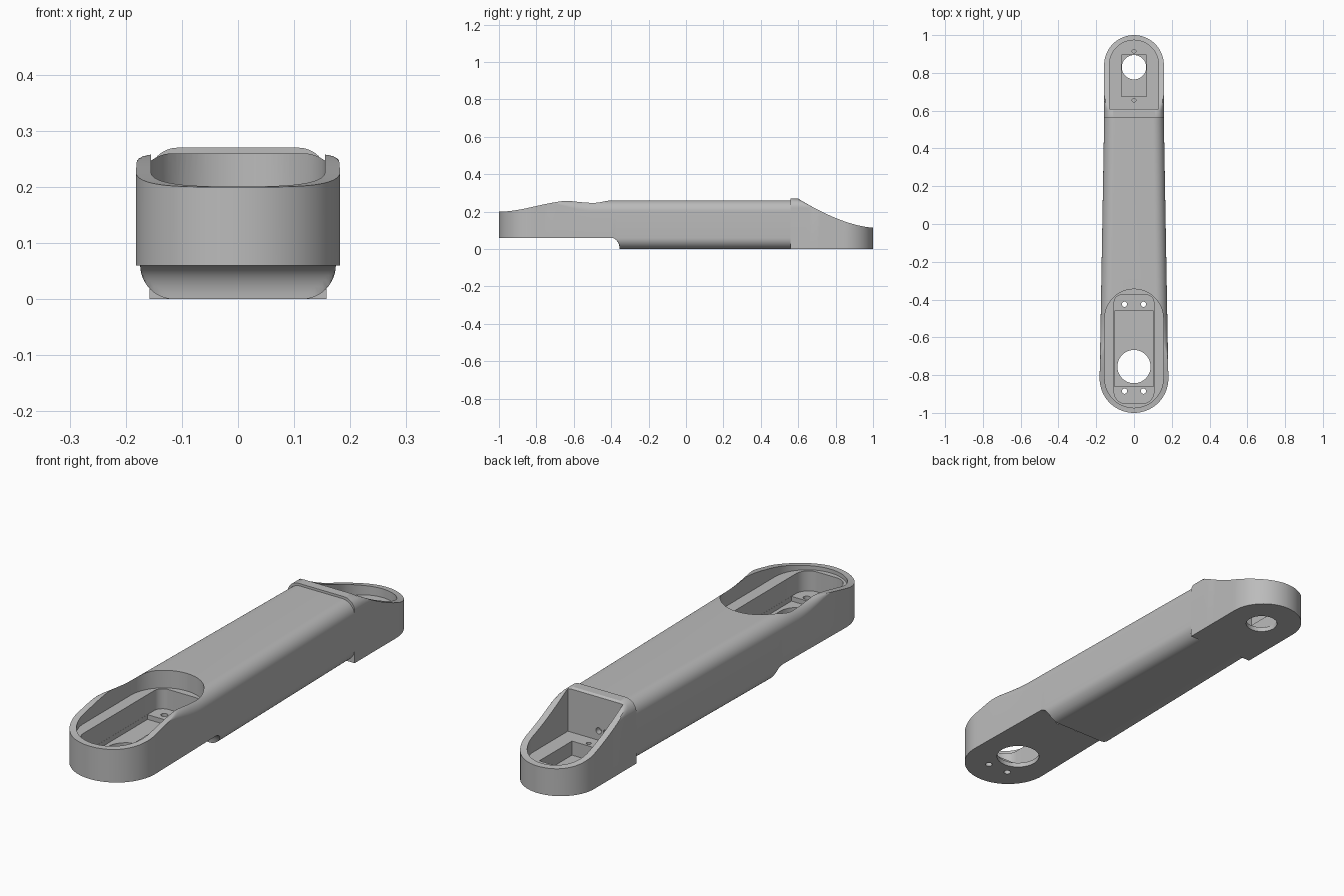
import bpy, bmesh, math

if "Cube" in bpy.data.objects:
    bpy.data.objects.remove(bpy.data.objects["Cube"], do_unlink=True)

grey = bpy.data.materials.new("plain grey")
grey.use_nodes = True
COLOUR = (0.5, 0.5, 0.5, 1)
grey.diffuse_color = COLOUR
grey.node_tree.nodes["Principled BSDF"].inputs["Base Color"].default_value = COLOUR


def rounded(hw, lo, hi, r_lo, r_hi, n=12):
    """Rounded rectangle, symmetric about the vertical axis of its plane."""
    pts = []
    for k, (sx, end, r) in enumerate([(1, hi, r_hi), (-1, hi, r_hi), (-1, lo, r_lo), (1, lo, r_lo)]):
        r = min(r, hw * 0.999)
        cx, cy = sx * (hw - r), end + (r if end == lo else -r)
        steps = n if r > 0 else 0
        for i in range(steps + 1):
            a = math.pi / 2 * (k + i / max(steps, 1))
            pts.append((cx + r * math.cos(a), cy + r * math.sin(a)))
    return pts


def skin(name, rings):
    """Solid through a list of equal rings, with capped ends."""
    bm = bmesh.new()
    loops = [[bm.verts.new(p) for p in ring] for ring in rings]
    n = len(loops[0])
    for a, b in zip(loops, loops[1:]):
        for i in range(n):
            j = (i + 1) % n
            bm.faces.new((a[i], a[j], b[j], b[i]))
    bm.faces.new(loops[0])
    bm.faces.new(loops[-1])
    bmesh.ops.remove_doubles(bm, verts=bm.verts, dist=0.00005)
    bmesh.ops.recalc_face_normals(bm, faces=bm.faces)
    me = bpy.data.meshes.new(name)
    bm.to_mesh(me)
    bm.free()
    me.materials.append(grey)
    ob = bpy.data.objects.new(name, me)
    bpy.context.collection.objects.link(ob)
    return ob


def prism(outline, z0, z1, x=0):
    return skin("cutter", [[(px + x, py, z) for px, py in outline] for z in (z0, z1)])


def hole(x, y, r, z0=-0.1, z1=0.4):
    return prism(rounded(r, y - r, y + r, r, r), z0, z1, x)


def cut(target, cutters):
    bpy.context.view_layer.objects.active = target
    for c in cutters:
        mod = target.modifiers.new("cut", "BOOLEAN")
        mod.operation, mod.solver, mod.object = "DIFFERENCE", "EXACT", c
        bpy.ops.object.modifier_apply(modifier=mod.name)
        bpy.data.objects.remove(c, do_unlink=True)


def ease(t):
    t = min(max(t, 0), 1)
    return t * t * (3 - 2 * t)


# Arm body: tapered rounded tube with a round, low front end
R, CY, H = 0.182, -0.818, 0.26


def body_ring(y):
    if y < CY:
        hw = max(math.sqrt(max(R * R - (y - CY) ** 2, 0)), 0.003)
    else:
        hw = R - (y - CY) * 0.0175
    top = 0.2 + 0.06 * ease((y + 1) / 0.4)
    d = min(max((y + 0.4) / 0.045, 0), 1)
    bottom = 0.06 - 0.06 * (1 - math.sqrt(1 - d * d))
    r_top = 0.003 + 0.055 * ease((y + 0.8) / 0.3)
    sec = rounded(hw, 0, H, 0.06, r_top)
    return [(x, y, min(max(z, bottom), top)) for x, z in sec]


ys = [CY - R * math.cos(math.pi / 2 * i / 20) for i in range(20)]
ys += [CY + (-0.4 - CY) * i / 20 for i in range(21)]
ys += [-0.4 + 0.045 * math.sin(math.pi / 2 * i / 8) for i in range(1, 9)]
ys += [0.58]
body = skin("arm_body", [body_ring(y) for y in ys])

# Front pocket: ledge, slot with end pads, deeper floor, shaft and screw holes
cut(body, [
    prism(rounded(0.155, -0.973, -0.345, 0.155, 0.155, 20), 0.185, 0.5),
    prism(rounded(0.105, -0.95, -0.375, 0.06, 0.04), 0.1, 0.4),
    prism(rounded(0.1045, -0.86, -0.46, 0, 0), 0.08, 0.4),
    hole(0, -0.755, 0.088),
] + [hole(s * 0.05, y, 0.014) for s in (-1, 1) for y in (-0.885, -0.425)])

# Rear housing: square-bottomed block with a round end and a scooped top
RR = 0.158


def rear_ring(y):
    cy = 1 - RR
    hw = RR if y < cy else max(math.sqrt(max(RR * RR - (y - cy) ** 2, 0)), 0.003)
    top = 0.115 + 0.155 * min(max((1 - y) / 0.4, 0) ** 1.6, 1)
    sec = rounded(hw, 0, 0.27, 0.0, 0.05)
    return [(x, y, min(z, top)) for x, z in sec]


ys = [0.56, 0.6] + [0.6 + (0.4 - RR) * i / 12 for i in range(1, 12)]
ys += [1 - RR + RR * math.sin(math.pi / 2 * i / 20) for i in range(21)]
rear = skin("rear_housing", [rear_ring(y) for y in ys])

# Rear bay: floor, square recess, shaft hole, screws and cable holes
cable_holes = []
for x in (-0.015, -0.05):
    ring = rounded(0.013, 0.107, 0.133, 0.013, 0.013)
    cable_holes.append(skin("cutter", [[(px + x, y, z) for px, z in ring] for y in (0.585, 0.64)]))
cut(rear, [
    prism(rounded(0.13, 0.61, 0.973, 0, 0.13, 20), 0.08, 0.5),
    prism(rounded(0.065, 0.675, 0.895, 0, 0), 0.02, 0.4),
    hole(0, 0.83, 0.0645),
    hole(0, 0.915, 0.01, 0.03),
    hole(0, 0.655, 0.01, 0.03),
] + cable_holes)

# Smooth curved walls, keep edges crisp
for ob in (body, rear):
    bpy.ops.object.select_all(action="DESELECT")
    ob.select_set(True)
    bpy.context.view_layer.objects.active = ob
    bpy.ops.object.shade_smooth_by_angle(angle=math.radians(30))
